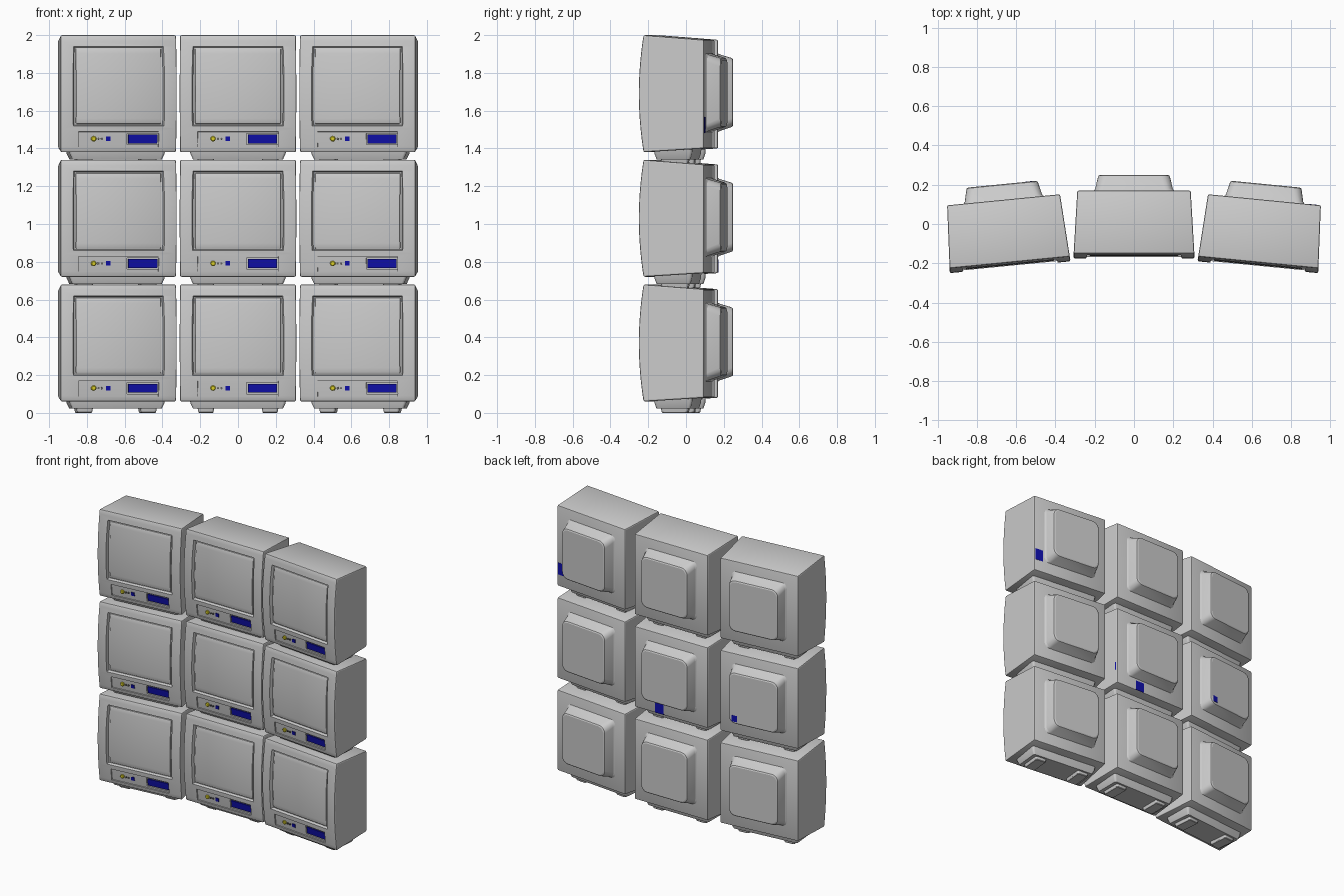
import bpy, bmesh, math
from mathutils import Matrix

if "Cube" in bpy.data.objects:
    bpy.data.objects.remove(bpy.data.objects["Cube"])

ROW = 0.66
BOTTOM, TOP = 0.06, 0.68


def material(name, col):
    m = bpy.data.materials.new(name)
    m.diffuse_color = (*col, 1)
    m.use_nodes = True
    m.node_tree.nodes["Principled BSDF"].inputs["Base Color"].default_value = m.diffuse_color
    return m


BLUE = material("blue", (0.005, 0.005, 0.42))
YELLOW = material("yellow", (0.7, 0.62, 0.02))
DARK = material("dark_grey", (0.12, 0.12, 0.12))


def new_object(name, bm, mat=None):
    bmesh.ops.remove_doubles(bm, verts=bm.verts, dist=1e-5)
    bmesh.ops.recalc_face_normals(bm, faces=bm.faces)
    me = bpy.data.meshes.new(name)
    bm.to_mesh(me)
    bm.free()
    if mat:
        me.materials.append(mat)
    ob = bpy.data.objects.new(name, me)
    bpy.context.collection.objects.link(ob)
    return ob


def front(z):
    """y of the bulging front at height z"""
    t = (z - 0.37) / 0.31
    return -0.15 - 0.025 * (1 - t * t)


def prism(name, profile, hw0, hw1, mat=None, cx=0):
    """side profile (y, z) extruded across x; half width goes from hw0 to hw1 front to back"""
    ys = [p[0] for p in profile]
    y0, y1 = min(ys), max(ys)
    bm = bmesh.new()
    sides = []
    for s in (-1, 1):
        sides.append([bm.verts.new((cx + s * (hw0 + (hw1 - hw0) * (y - y0) / (y1 - y0)), y, z))
                      for y, z in profile])
    n = len(profile)
    for i in range(n):
        j = (i + 1) % n
        bm.faces.new((sides[0][i], sides[0][j], sides[1][j], sides[1][i]))
    for s in sides:
        bm.faces.new(s)
    return new_object(name, bm, mat)


def arc(z0, z1, d, n=14):
    return [(front(z0 + (z1 - z0) * i / n) + d, z0 + (z1 - z0) * i / n) for i in range(n + 1)]


def slab(name, hw0, hw1, z0, z1, d0, d1, inset=0, mat=None, cx=0):
    """plate following the front curve, from depth d0 to depth d1"""
    return prism(name, arc(z0, z1, d0) + arc(z0 + inset, z1 - inset, d1)[::-1], hw0, hw1, mat, cx)


def loft(name, rings, axis, mat=None):
    """rounded rectangles (level, u centre, v centre, half u, half v, radius) joined along an axis"""
    bm = bmesh.new()
    loops = []
    for w, cu, cv, hu, hv, r in rings:
        loop = []
        for q, (su, sv) in enumerate(((1, 1), (-1, 1), (-1, -1), (1, -1))):
            for k in range(5):
                a = (q + k / 4) * math.pi / 2
                u = cu + su * (hu - r) + r * math.cos(a)
                v = cv + sv * (hv - r) + r * math.sin(a)
                loop.append(bm.verts.new((u, w, v) if axis == 'Y' else (u, v, w)))
        loops.append(loop)
    n = len(loops[0])
    for a, b in zip(loops, loops[1:]):
        for i in range(n):
            bm.faces.new((a[i], a[(i + 1) % n], b[(i + 1) % n], b[i]))
    bm.faces.new(loops[0])
    bm.faces.new(loops[-1])
    return new_object(name, bm, mat)


def bevel(ob, width, segments=2):
    m = ob.modifiers.new("bevel", 'BEVEL')
    m.width, m.segments, m.limit_method, m.angle_limit = width, segments, 'ANGLE', math.radians(40)


# cabinet with curved front, tapering to the back
cabinet = prism("cabinet", arc(BOTTOM, TOP, 0, 20) + [(0.17, 0.655), (0.17, 0.08)], 0.309, 0.289)
bevel(cabinet, 0.008)
# screen opening, control recess and display recess
cutters = [slab("screen_cutter", 0.25, 0.233, 0.193, 0.626, -0.02, 0.02, 0.012),
           slab("control_cutter", 0.215, 0.212, 0.086, 0.17, -0.02, 0.008, 0.002),
           slab("display_cutter", 0.084, 0.084, 0.101, 0.16, -0.02, 0.018, cx=0.13)]
for c in cutters:
    c.hide_render = True
    m = cabinet.modifiers.new("cut", 'BOOLEAN')
    m.object, m.operation, m.solver = c, 'DIFFERENCE', 'EXACT'

screen = slab("screen", 0.226, 0.228, 0.21, 0.61, 0.011, 0.03)
bevel(screen, 0.005)

# control panel parts
zc = 0.131
yk = front(zc)
parts = [cabinet, screen,
         slab("display", 0.077, 0.077, 0.107, 0.154, 0.009, 0.025, mat=BLUE, cx=0.13),
         slab("blue_button", 0.012, 0.012, zc - 0.012, zc + 0.012, 0.002, 0.02, mat=BLUE, cx=-0.055),
         loft("yellow_knob", [(yk + 0.02, -0.132, zc, 0.014, 0.014, 0.014),
                              (yk, -0.132, zc, 0.014, 0.014, 0.014),
                              (yk - 0.003, -0.132, zc, 0.01, 0.01, 0.01)], 'Y', YELLOW)]
for i, x in enumerate((-0.106, -0.088)):
    parts.append(loft(f"indicator_{i}", [(yk + 0.02, x, zc, 0.006, 0.006, 0.006),
                                         (yk + 0.001, x, zc, 0.006, 0.006, 0.006)], 'Y', DARK))

# rear tube housing
parts.append(loft("rear_housing", [(0.15, 0, 0.375, 0.21, 0.212, 0.035),
                                   (0.17, 0, 0.375, 0.206, 0.208, 0.035),
                                   (0.178, 0, 0.375, 0.198, 0.203, 0.04),
                                   (0.238, 0, 0.376, 0.184, 0.184, 0.045),
                                   (0.246, 0, 0.376, 0.181, 0.18, 0.045),
                                   (0.25, 0, 0.376, 0.172, 0.172, 0.04)], 'Y'))
# base tray and the two long feet
parts.append(loft("base", [(0.09, 0, 0.002, 0.258, 0.104, 0.015),
                           (0.052, 0, 0.002, 0.252, 0.1, 0.015),
                           (0.022, 0, 0.002, 0.238, 0.09, 0.012)], 'Z'))
for side, s in (("left", -1), ("right", 1)):
    parts.append(loft(f"{side}_foot", [(0.03, s * 0.17, 0.006, 0.045, 0.074, 0.012),
                                       (0.004, s * 0.17, 0.006, 0.04, 0.07, 0.012),
                                       (0, s * 0.17, 0.006, 0.036, 0.066, 0.01)], 'Z'))

# bake modifiers into shared meshes, large flat faces stay flat
bpy.context.view_layer.update()
dg = bpy.context.evaluated_depsgraph_get()
meshes = []
for ob in parts:
    me = bpy.data.meshes.new_from_object(ob.evaluated_get(dg))
    me.set_sharp_from_angle(angle=math.radians(25))
    for p in me.polygons:
        n = p.normal
        flat = len(p.vertices) > 8 and (abs(n.x) > 0.9 or abs(n.z) > 0.9 or n.y > 0.9)
        p.use_smooth = not flat
        if flat:
            for loop in p.loop_indices:
                me.edges[me.loops[loop].edge_index].use_edge_sharp = True
    meshes.append((ob.name, me))
for ob in parts + cutters:
    bpy.data.objects.remove(ob, do_unlink=True)


# wall of nine, outer columns turned inwards
def place(col, row):
    return (Matrix.Translation((col * 0.648, -abs(col) * 0.046, row * ROW))
            @ Matrix.Rotation(math.radians(-5.6 * col), 4, 'Z'))


for row in range(3):
    for col in (-1, 0, 1):
        for name, me in meshes:
            ob = bpy.data.objects.new(f"{name}_r{row}_c{col + 1}", me)
            bpy.context.collection.objects.link(ob)
            ob.matrix_world = place(col, row)

# stray blue patches on some backs: column, row, centre, half size
for i, (col, row, c, h) in enumerate(((1, 2, (0.25, 0.169, 0.205), (0.03, 0.002, 0.042)),
                                      (0, 1, (0.092, 0.169, 0.118), (0.035, 0.002, 0.035)),
                                      (0, 1, (0.288, 0.152, 0.212), (0.003, 0.006, 0.03)),
                                      (-1, 1, (0.14, 0.249, 0.232), (0.02, 0.002, 0.022)))):
    bm = bmesh.new()
    bmesh.ops.create_cube(bm, size=2, matrix=Matrix.Translation(c) @ Matrix.Diagonal((*h, 1)))
    new_object(f"back_patch_{i}", bm, BLUE).matrix_world = place(col, row)
